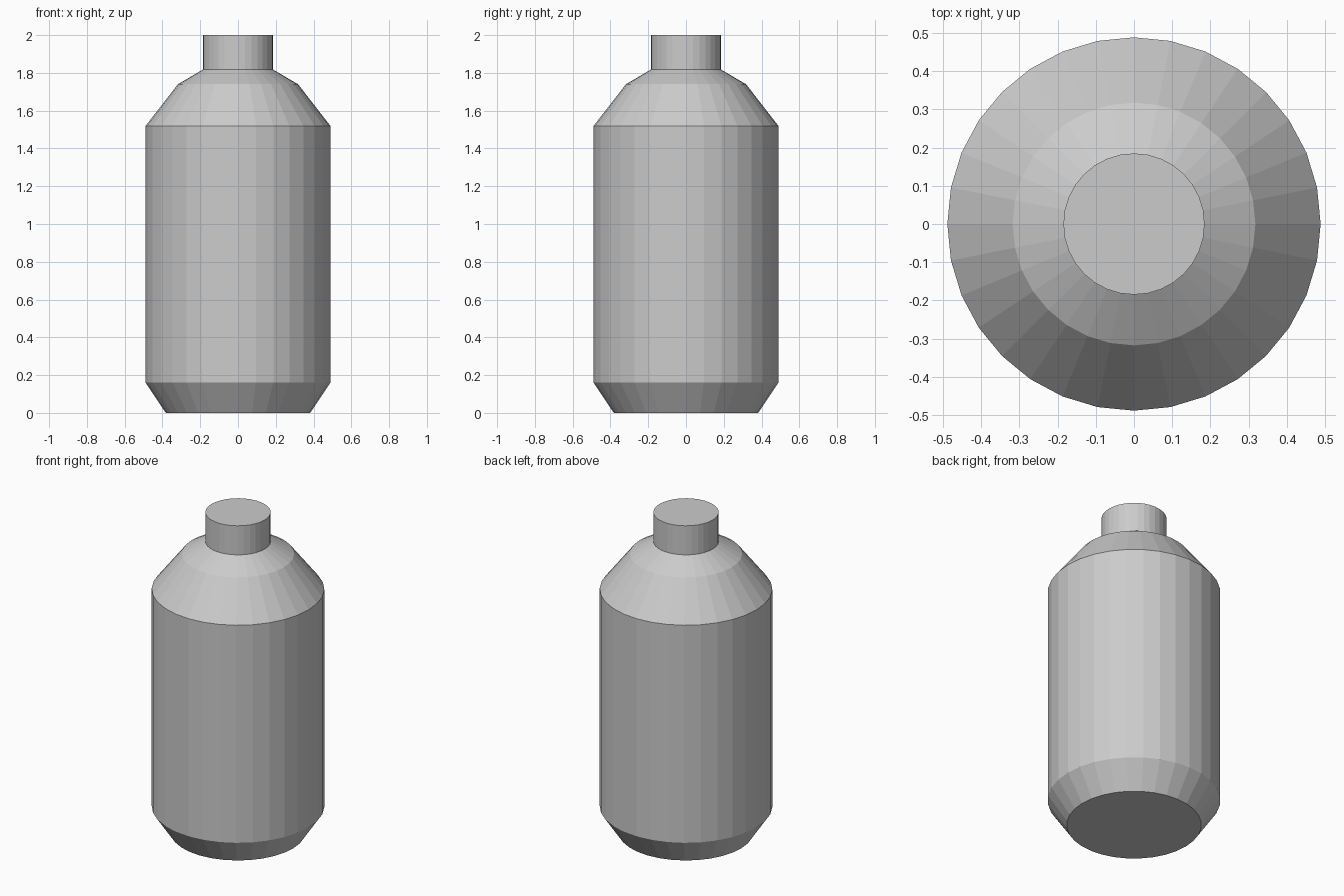
import bpy, bmesh
from math import cos, sin, tau

if "Cube" in bpy.data.objects:
    bpy.data.objects.remove(bpy.data.objects["Cube"])

SIDES = 32


def lathe(name, profile):
    """Closed flat-shaded solid of revolution from (radius, z) points."""
    bm = bmesh.new()
    rings = [[bm.verts.new((r * cos(tau * i / SIDES), r * sin(tau * i / SIDES), z))
              for i in range(SIDES)] for r, z in profile]
    for low, high in zip(rings, rings[1:]):
        for i in range(SIDES):
            j = (i + 1) % SIDES
            bm.faces.new((low[i], low[j], high[j], high[i]))
    bm.faces.new(rings[0][::-1])
    bm.faces.new(rings[-1])
    mesh = bpy.data.meshes.new(name)
    bm.to_mesh(mesh)
    bm.free()
    obj = bpy.data.objects.new(name, mesh)
    bpy.context.collection.objects.link(obj)
    return obj


# Bottle: tapered base, straight body, two-step shoulder and closed neck
lathe("bottle", [(0.382, 0), (0.489, 0.16), (0.489, 1.52),
                 (0.318, 1.74), (0.185, 1.818), (0.185, 2.0)])
